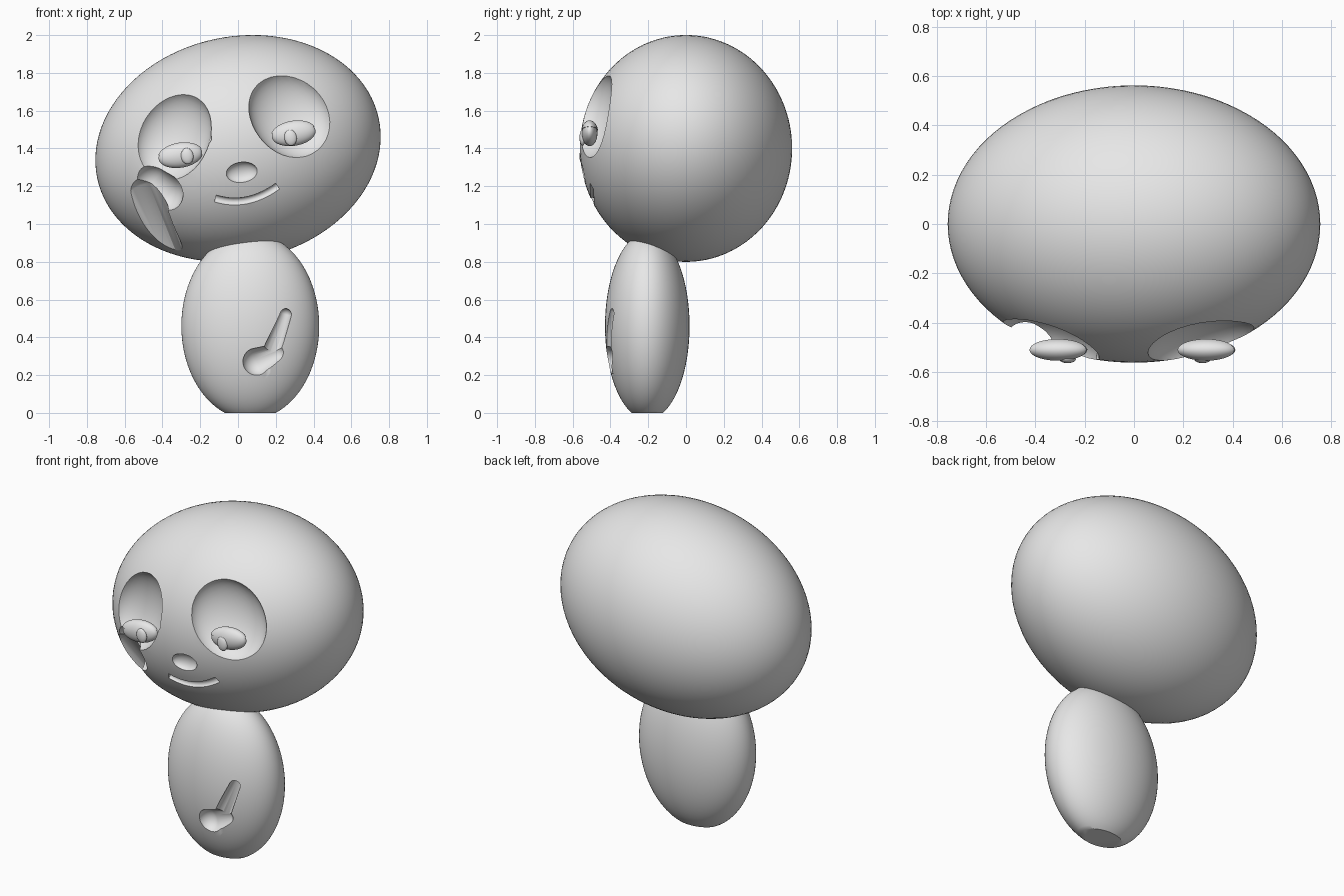
import bpy, bmesh
from math import radians, sqrt
from mathutils import Matrix, Vector

cube = bpy.data.objects.get("Cube")
if cube:
    bpy.data.objects.remove(cube, do_unlink=True)

grey = bpy.data.materials.new("plain_grey")
grey.use_nodes = True
grey.diffuse_color = (0.8, 0.8, 0.8, 1)
grey.node_tree.nodes["Principled BSDF"].inputs["Base Color"].default_value = (0.8, 0.8, 0.8, 1)

HEAD_AXES = Vector((0.762, 0.562, 0.592))
HEAD_CENTRE = Vector((0, 0, 1.4))
HEAD_TILT = Matrix.Rotation(radians(-12), 3, 'Y')


def add(name, bm):
    mesh = bpy.data.meshes.new(name)
    bm.to_mesh(mesh)
    bm.free()
    mesh.materials.append(grey)
    obj = bpy.data.objects.new(name, mesh)
    bpy.context.collection.objects.link(obj)
    return obj


def activate(obj):
    bpy.ops.object.select_all(action='DESELECT')
    obj.select_set(True)
    bpy.context.view_layer.objects.active = obj


def smooth(obj):
    activate(obj)
    bpy.ops.object.shade_smooth_by_angle(angle=radians(35))


def ellipsoid(name, axes, matrix, segments=40, floor=None):
    """Ellipsoid placed by a matrix; floor slices off all below that local height."""
    bm = bmesh.new()
    bmesh.ops.create_uvsphere(bm, u_segments=segments, v_segments=segments // 2, radius=1)
    bmesh.ops.scale(bm, vec=axes, verts=bm.verts)
    if floor is not None:
        cut = bmesh.ops.bisect_plane(bm, geom=bm.verts[:] + bm.edges[:] + bm.faces[:],
                                     plane_co=(0, 0, floor), plane_no=(0, 0, 1), clear_inner=True)
        rim = [e for e in cut["geom_cut"] if isinstance(e, bmesh.types.BMEdge)]
        bmesh.ops.edgeloop_fill(bm, edges=rim)
        bmesh.ops.recalc_face_normals(bm, faces=bm.faces)
    bm.transform(matrix)
    return add(name, bm)


def capsule(start, end, r1, r2):
    """Round-ended tapered limb."""
    start, end = Vector(start), Vector(end)
    axis = end - start
    bm = bmesh.new()
    bmesh.ops.create_uvsphere(bm, u_segments=32, v_segments=16, radius=1)
    for v in bm.verts:
        v.co = v.co * r2 + Vector((0, 0, axis.length)) if v.co.z > 0.01 else v.co * r1
    bm.transform(Matrix.Translation(start) @ axis.to_track_quat('Z', 'Y').to_matrix().to_4x4())
    return add("limb_cutter", bm)


def carve(obj, cutter):
    cutter.hide_render = True
    mod = obj.modifiers.new("carve", 'BOOLEAN')
    mod.operation, mod.solver, mod.object = 'DIFFERENCE', 'EXACT', cutter
    activate(obj)
    bpy.ops.object.modifier_apply(modifier=mod.name)
    bpy.data.objects.remove(cutter, do_unlink=True)


def on_face(x, z):
    """Point and outward normal on the front of the head."""
    p = HEAD_TILT.transposed() @ Vector((x, 0, z - HEAD_CENTRE.z))
    a = HEAD_AXES
    p.y = -a.y * sqrt(max(0.01, 1 - (p.x / a.x) ** 2 - (p.z / a.z) ** 2))
    n = Vector([p[i] / a[i] ** 2 for i in range(3)]).normalized()
    return HEAD_TILT @ p + HEAD_CENTRE, HEAD_TILT @ n


def face_cutter(x, z, axes, roll):
    """Ellipsoid cutter that lies against the face."""
    p, n = on_face(x, z)
    y = -n
    zz = (Vector((0, 0, 1)) - y * y.z).normalized()
    basis = Matrix((y.cross(zz), y, zz)).transposed().to_4x4()
    return ellipsoid("face_cutter", axes, Matrix.Translation(p) @ basis
                     @ Matrix.Rotation(radians(roll), 4, 'Y'))


# Head
head = ellipsoid("head", HEAD_AXES, Matrix.Translation(HEAD_CENTRE) @ HEAD_TILT.to_4x4(), 96)

# Eye sockets with a small lobe on the inner rim, and the nose dimple
for x, z, axes, roll in ((0.28, 1.58, (0.215, 0.13, 0.25), -35),
                         (-0.345, 1.465, (0.205, 0.13, 0.25), 22),
                         (0.14, 1.5, (0.035, 0.03, 0.03), 0),
                         (-0.165, 1.455, (0.025, 0.03, 0.03), 0),
                         (0.02, 1.273, (0.083, 0.04, 0.055), -8)):
    carve(head, face_cutter(x, z, axes, roll))

# Smile groove
smile = bpy.data.curves.new("smile_path", 'CURVE')
smile.dimensions = '3D'
smile.bevel_depth, smile.bevel_resolution = 0.021, 4
smile.use_fill_caps = True
spline = smile.splines.new('POLY')
STEPS = 14
spline.points.add(STEPS)
for i, pt in enumerate(spline.points):
    t = i / STEPS
    pt.co = (*on_face(-0.12 + 0.33 * t, 1.135 - 0.105 * t + 0.17 * t * t)[0], 1)
path = bpy.data.objects.new("smile_path", smile)
bpy.context.collection.objects.link(path)
bpy.context.view_layer.update()
groove = bpy.data.meshes.new_from_object(path.evaluated_get(bpy.context.evaluated_depsgraph_get()))
bpy.data.objects.remove(path, do_unlink=True)
bm = bmesh.new()
bm.from_mesh(groove)
bmesh.ops.remove_doubles(bm, verts=bm.verts, dist=0.0001)
bmesh.ops.recalc_face_normals(bm, faces=bm.faces)
carve(head, add("smile_cutter", bm))

# Hollow for a raised hand and forearm in the right cheek
carve(head, capsule((-0.35, -0.21, 0.8), (-0.5, -0.41, 1.13), 0.08, 0.115))
carve(head, capsule((-0.4, -0.46, 1.16), (-0.46, -0.44, 1.22), 0.11, 0.095))
smooth(head)

# Body with a flat base
body = ellipsoid("body", (0.365, 0.224, 0.495), Matrix.Translation((0.065, -0.205, 0.46)), 72, floor=-0.46)

# Shallow hollow for the lowered hand, forearm and thumb
carve(body, capsule((0.1, -0.42, 0.27), (0.2, -0.42, 0.315), 0.075, 0.05))
carve(body, capsule((0.17, -0.42, 0.3), (0.25, -0.385, 0.52), 0.05, 0.033))
carve(body, capsule((0.16, -0.405, 0.18), (0.16, -0.42, 0.24), 0.022, 0.03))
smooth(body)

# Eyes: ball, upper lid and pupil
for side, x, z, px, pz in (("left", 0.295, 1.478, -0.02, -0.018),
                           ("right", -0.305, 1.362, 0.035, -0.008)):
    place = Matrix.Translation((x, -0.51, z)) @ Matrix.Rotation(radians(-9), 4, 'Y')
    smooth(ellipsoid(side + "_eyeball", (0.117, 0.041, 0.064), place))
    smooth(ellipsoid(side + "_eyelid", (0.122, 0.046, 0.069), place, floor=0.02))
    smooth(ellipsoid(side + "_pupil", (0.033, 0.016, 0.043), place @ Matrix.Translation((px, -0.038, pz)), 24))
